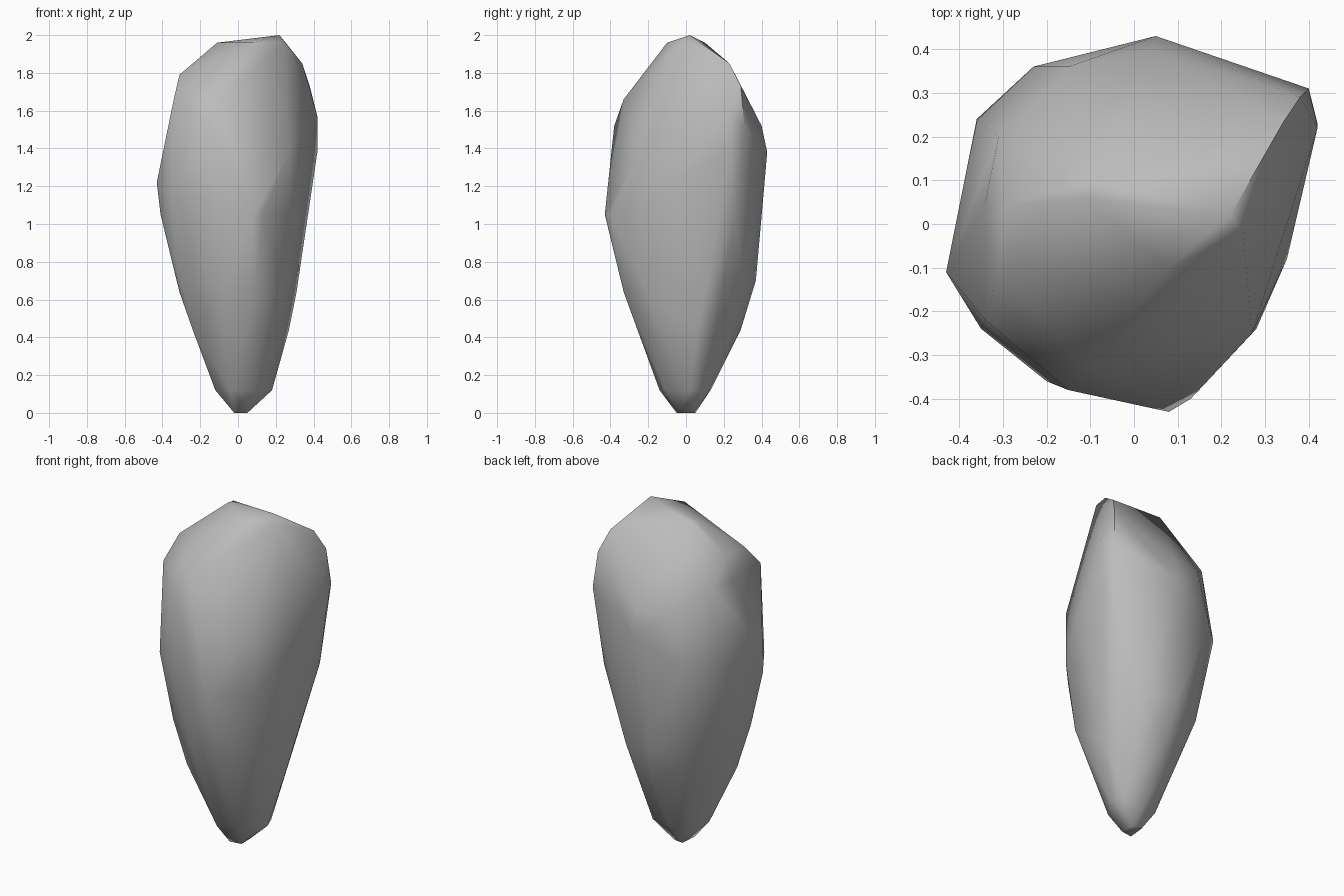
import bpy
import bmesh


def remove_default_cube():
    cube = bpy.data.objects.get("Cube")
    if cube is not None:
        bpy.data.objects.remove(cube, do_unlink=True)


def make_material(name, colour):
    material = bpy.data.materials.new(name)
    material.use_nodes = True
    material.diffuse_color = colour
    shader = material.node_tree.nodes["Principled BSDF"]
    shader.inputs["Base Color"].default_value = colour
    shader.inputs["Roughness"].default_value = 0.9
    return material


def build_hull(name, sections, material):
    """Wrap a faceted stone skin around corner points grouped by height."""
    mesh_builder = bmesh.new()
    for height, corners in sections.items():
        for x, y in corners:
            mesh_builder.verts.new((x / 100, y / 100, height / 100))
    result = bmesh.ops.convex_hull(mesh_builder, input=mesh_builder.verts)
    # Remove corners that ended up inside the skin
    buried = {item for item in result["geom_interior"] + result["geom_unused"]
              if isinstance(item, bmesh.types.BMVert)}
    bmesh.ops.delete(mesh_builder, geom=list(buried), context="VERTS")
    bmesh.ops.recalc_face_normals(mesh_builder, faces=mesh_builder.faces)

    mesh = bpy.data.meshes.new(name)
    mesh_builder.to_mesh(mesh)
    mesh_builder.free()
    mesh.materials.append(material)
    stone = bpy.data.objects.new(name, mesh)
    bpy.context.collection.objects.link(stone)
    return stone


def shade_softly(stone, angle):
    bpy.ops.object.select_all(action="DESELECT")
    stone.select_set(True)
    bpy.context.view_layer.objects.active = stone
    bpy.ops.object.shade_smooth_by_angle(angle=angle)


remove_default_cube()
stone_grey = make_material("stone grey", (0.5, 0.5, 0.5, 1))

# Corners of the narrow foot and widening shaft, in hundredths of a unit
lower_corners = {
    0: [(-2, -5), (5, -4), (5, 4), (-1, 5)],
    12: [(-12, -5), (-4, -14), (9, -11), (18, 2), (15, 10), (2, 13), (-9, 7)],
    44: [(-24, -14), (27, 6), (2, 29)],
    64: [(-31, -10), (-9, -31), (9, -33), (24, -21), (31, 10), (18, 31),
         (-20, 28)],
    70: [(-31, -17), (-1, 37)],
}

# Corners of the broad shoulders and sloping crown
upper_corners = {
    105: [(-41, -14), (8, -43), (13, -40), (28, -24), (36, 26)],
    112: [(-35, -24), (-20, -36)],
    122: [(-43, -11), (35, -8), (-36, 24), (-23, 36)],
    138: [(27, -25), (42, 23), (5, 43)],
    152: [(-15, -38), (35, 0), (40, 31), (5, 40), (-15, 36)],
    157: [(42, 22)],
    166: [(-34, -22), (-10, -33), (-34, 5), (-31, 20)],
    173: [(38, 29)],
    179: [(-31, -11), (-30, 4)],
    185: [(34, 23)],
    196: [(-11, 6), (-10, 10), (8, -10), (25, -2)],
    200: [(22, 2)],
}

boulder = build_hull("standing_boulder", lower_corners | upper_corners, stone_grey)
shade_softly(boulder, 0.85)
